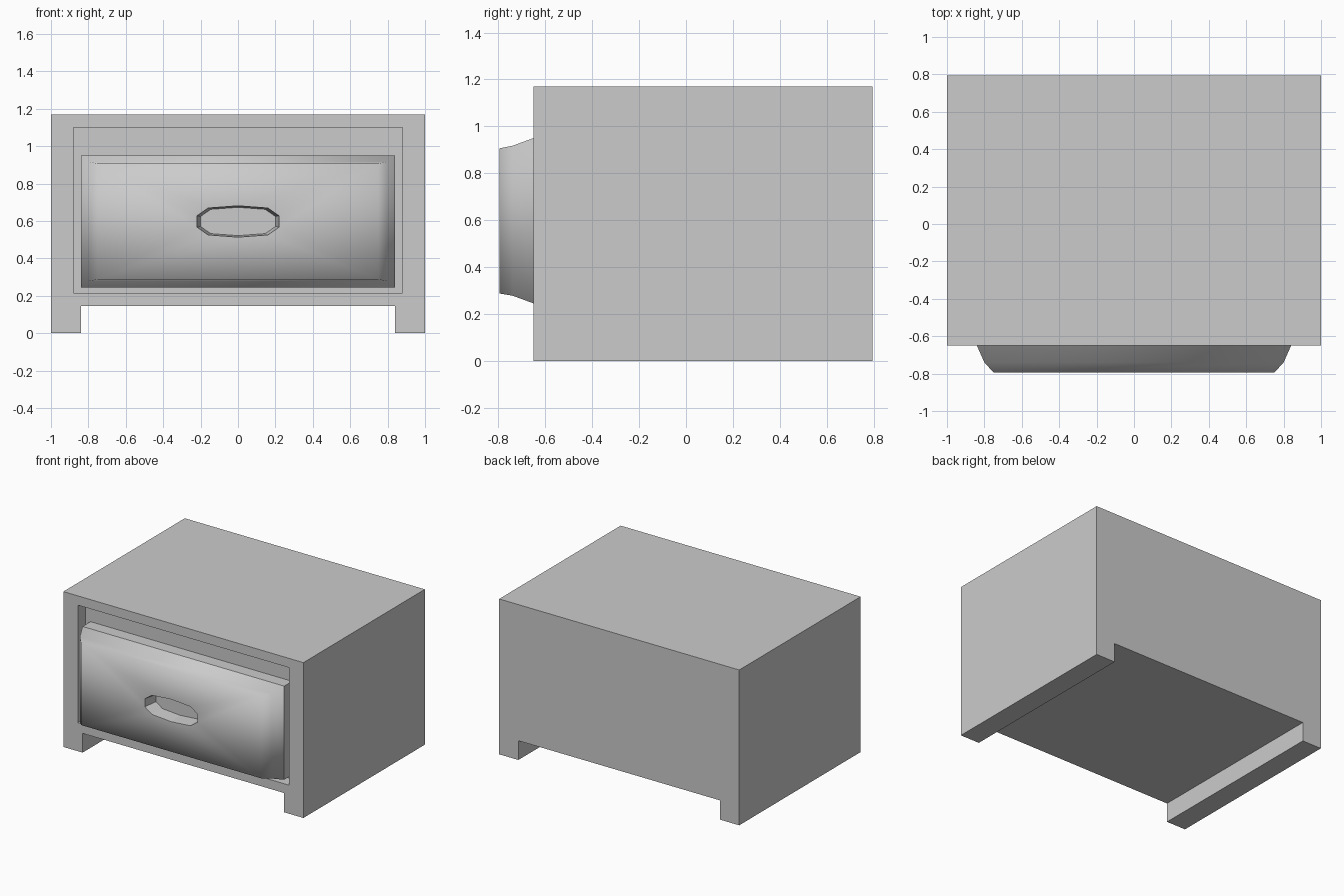
import bpy
import bmesh

if "Cube" in bpy.data.objects:
    bpy.data.objects.remove(bpy.data.objects["Cube"])


def rect(half_width, z_low, z_high):
    return [(-half_width, z_low), (half_width, z_low),
            (half_width, z_high), (-half_width, z_high)]


def hollowed_block(name, outer, inner, smooth_from=None):
    """Shell from outer (y, outline) rings back to front, then a pocket
    from inner rings front to back. Bands from smooth_from on are smooth."""
    bm = bmesh.new()

    def make_ring(y, outline):
        return [bm.verts.new((x, y, z)) for x, z in outline]

    def loop_edges(ring):
        edges = []
        for a, b in zip(ring, ring[1:] + ring[:1]):
            edges.append(bm.edges.get((a, b)) or bm.edges.new((a, b)))
        return edges

    def skin(rings, first_smooth=None):
        for k, (r, s) in enumerate(zip(rings, rings[1:])):
            for i in range(len(r)):
                j = (i + 1) % len(r)
                face = bm.faces.new((r[i], r[j], s[j], s[i]))
                face.smooth = first_smooth is not None and k >= first_smooth

    outside = [make_ring(*r) for r in outer]
    pocket = [make_ring(*r) for r in inner]
    skin(outside, smooth_from)
    skin(pocket)
    bm.faces.new(outside[0])
    bm.faces.new(pocket[-1])

    # Front face around the pocket opening
    rim = loop_edges(outside[-1]) + loop_edges(pocket[0])
    front = bmesh.ops.triangle_fill(bm, edges=rim, use_beauty=True,
                                    normal=(0, -1, 0))
    for g in front["geom"]:
        if isinstance(g, bmesh.types.BMFace):
            g.smooth = smooth_from is not None

    bmesh.ops.recalc_face_normals(bm, faces=bm.faces)
    mesh = bpy.data.meshes.new(name)
    bm.to_mesh(mesh)
    bm.free()
    obj = bpy.data.objects.new(name, mesh)
    bpy.context.collection.objects.link(obj)
    return obj


# Cabinet: side panels reach the floor as runners, shallow front recess
body = [(-1, 0), (-0.84, 0), (-0.84, 0.145), (0.84, 0.145),
        (0.84, 0), (1, 0), (1, 1.17), (-1, 1.17)]
opening = rect(0.88, 0.215, 1.10)
hollowed_block("cabinet",
               [(0.795, body), (-0.65, body)],
               [(-0.65, opening), (-0.555, opening)])

# Drawer: bevelled front with a ten-sided finger pocket
quarter = [(0.22, 0.03), (0.16, 0.072), (0, 0.084)]
upper = quarter + [(-x, z) for x, z in quarter[1::-1]]
grip = upper + [(-x, -z) for x, z in upper]


def grip_ring(sx, sz):
    return [(x * sx, 0.597 + z * sz) for x, z in grip]


hollowed_block("drawer",
               [(-0.54, rect(0.84, 0.245, 0.95)),
                (-0.65, rect(0.84, 0.245, 0.95)),
                (-0.74, rect(0.80, 0.278, 0.917)),
                (-0.795, rect(0.75, 0.287, 0.906))],
               [(-0.795, grip_ring(1, 1)),
                (-0.69, grip_ring(0.91, 0.9))],
               smooth_from=1)
